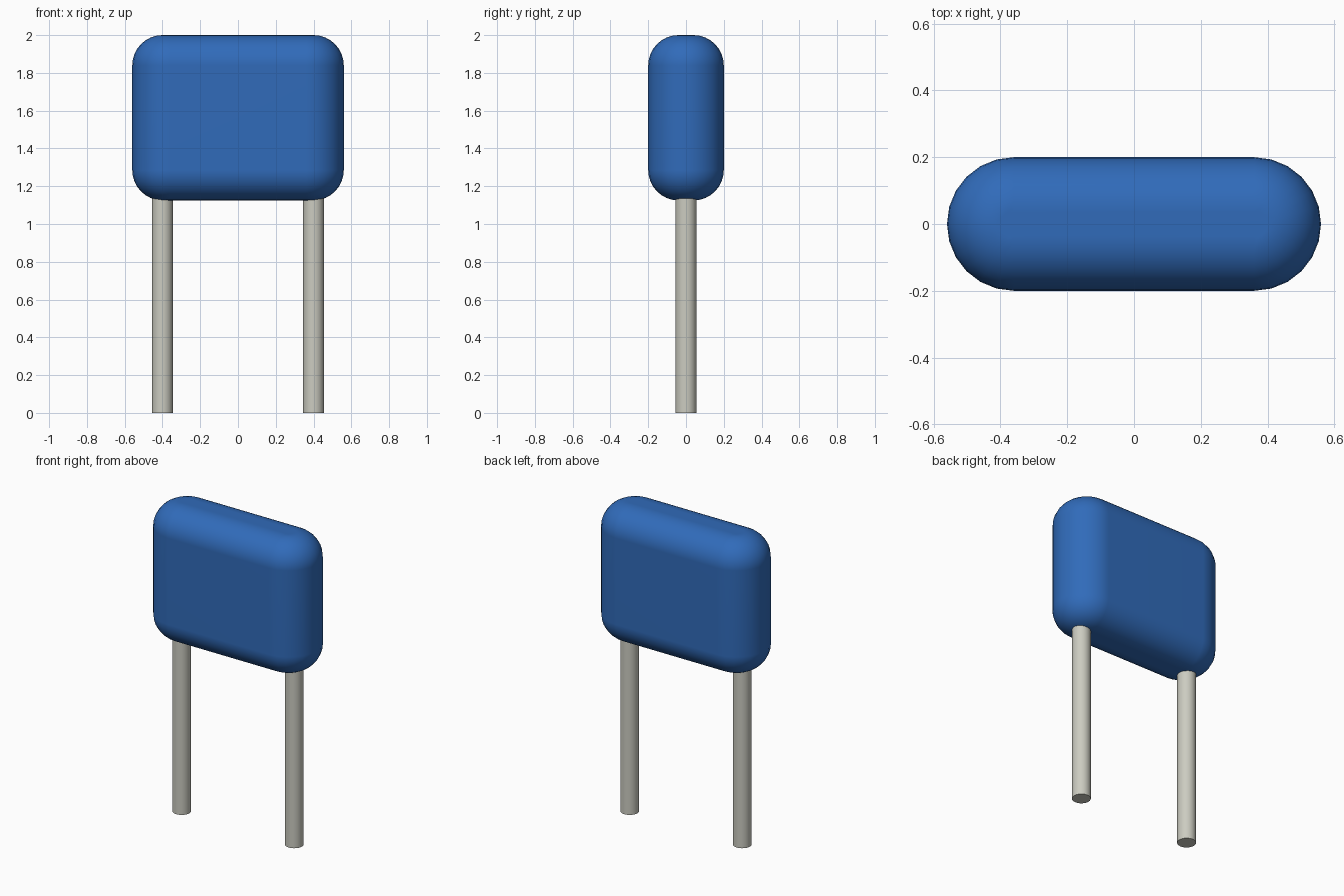
import bpy, bmesh
from math import sin, cos, pi

if "Cube" in bpy.data.objects:
    bpy.data.objects.remove(bpy.data.objects["Cube"])

HALF_LENGTH, HALF_DEPTH = 0.56, 0.2
BOTTOM, TOP = 1.125, 2.0
FILLET = 0.16
END_SEGMENTS, FILLET_SEGMENTS = 12, 8
LEAD_X, LEAD_RADIUS = 0.4, 0.055


def make_material(name, color, roughness, metallic=0.0):
    mat = bpy.data.materials.new(name)
    mat.use_nodes = True
    mat.diffuse_color = color
    bsdf = mat.node_tree.nodes["Principled BSDF"]
    bsdf.inputs["Base Color"].default_value = color
    bsdf.inputs["Roughness"].default_value = roughness
    bsdf.inputs["Metallic"].default_value = metallic
    return mat


def make_object(name, bm, mat):
    bmesh.ops.recalc_face_normals(bm, faces=bm.faces)
    mesh = bpy.data.meshes.new(name)
    bm.to_mesh(mesh)
    bm.free()
    mesh.materials.append(mat)
    obj = bpy.data.objects.new(name, mesh)
    bpy.context.collection.objects.link(obj)
    bpy.ops.object.select_all(action='DESELECT')
    obj.select_set(True)
    bpy.context.view_layer.objects.active = obj
    bpy.ops.object.shade_smooth_by_angle(angle=pi / 5)
    return obj


def stadium_ring(bm, radius, z):
    """Outline with two round ends and straight long sides."""
    centre = HALF_LENGTH - HALF_DEPTH
    ring = []
    for side, start in ((1, -pi / 2), (-1, pi / 2)):
        for i in range(END_SEGMENTS + 1):
            a = start + pi * i / END_SEGMENTS
            ring.append(bm.verts.new((side * centre + radius * cos(a), radius * sin(a), z)))
    return ring


blue = make_material("blue coating", (0.03, 0.147, 0.49, 1), 0.5)
metal = make_material("tinned metal", (0.60, 0.60, 0.53, 1), 0.5)

# Coated body: stacked outlines, filleted at bottom and top
bm = bmesh.new()
rings = []
for z_centre, start in ((BOTTOM + FILLET, -pi / 2), (TOP - FILLET, 0)):
    for i in range(FILLET_SEGMENTS + 1):
        a = start + pi / 2 * i / FILLET_SEGMENTS
        radius = HALF_DEPTH - FILLET + FILLET * cos(a)
        rings.append(stadium_ring(bm, radius, z_centre + FILLET * sin(a)))
for low, high in zip(rings, rings[1:]):
    for i in range(len(low)):
        j = (i + 1) % len(low)
        bm.faces.new((low[i], low[j], high[j], high[i]))
bm.faces.new(rings[0])
bm.faces.new(rings[-1])
body = make_object("body", bm, blue)
body.modifiers.new("flat faces", 'WEIGHTED_NORMAL').keep_sharp = True

# Wire leads, with their tops seated inside the body
lead_height = BOTTOM + 0.05
for name, side in (("left_lead", 1), ("right_lead", -1)):
    bm = bmesh.new()
    bmesh.ops.create_cone(bm, cap_ends=True, segments=32, radius1=LEAD_RADIUS,
                          radius2=LEAD_RADIUS, depth=lead_height)
    bmesh.ops.translate(bm, verts=bm.verts, vec=(side * LEAD_X, 0, lead_height / 2))
    make_object(name, bm, metal)
